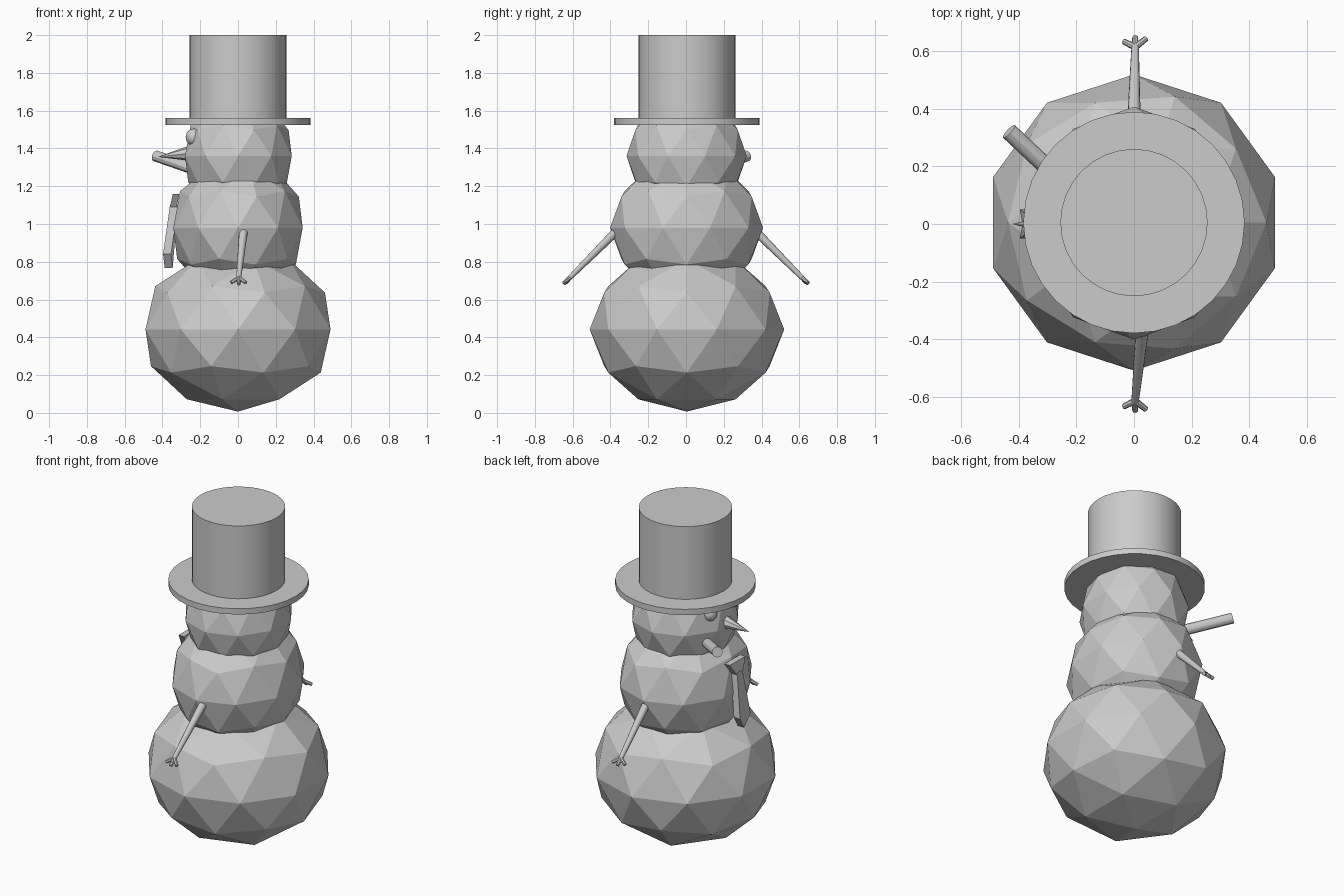
import bpy, bmesh
from mathutils import Vector

if "Cube" in bpy.data.objects:
    bpy.data.objects.remove(bpy.data.objects["Cube"])


def ball(name, loc, scale, subdiv=2, smooth=False):
    bpy.ops.mesh.primitive_ico_sphere_add(subdivisions=subdiv, radius=1, location=loc)
    ob = bpy.context.object
    ob.name = name
    ob.scale = scale
    if smooth:
        bpy.ops.object.shade_smooth()
    return ob


def rod(name, a, b, r1, r2, sides=12, smooth=True):
    """Tapered rod from point a to point b."""
    a, b = Vector(a), Vector(b)
    d = b - a
    bpy.ops.mesh.primitive_cone_add(vertices=sides, radius1=r1, radius2=r2,
                                    depth=d.length, location=(a + b) / 2,
                                    rotation=d.to_track_quat('Z', 'Y').to_euler())
    ob = bpy.context.object
    ob.name = name
    if smooth:
        bpy.ops.object.shade_smooth_by_angle()
    return ob


def slab(name, outline, depth):
    """Solid from (x, y, z) outline points, thickened along x."""
    bm = bmesh.new()
    front = [bm.verts.new(p) for p in outline]
    back = [bm.verts.new((p[0] + depth, p[1], p[2])) for p in outline]
    bm.faces.new(front)
    bm.faces.new(back[::-1])
    n = len(outline)
    for i in range(n):
        j = (i + 1) % n
        bm.faces.new((front[j], front[i], back[i], back[j]))
    bmesh.ops.recalc_face_normals(bm, faces=bm.faces)
    me = bpy.data.meshes.new(name)
    bm.to_mesh(me)
    bm.free()
    ob = bpy.data.objects.new(name, me)
    bpy.context.collection.objects.link(ob)
    return ob


# Three faceted snowballs
ball("lower_snowball", (0, 0.005, 0.442), (0.515, 0.515, 0.435))
ball("middle_snowball", (0, 0.003, 0.98), (0.36, 0.405, 0.37))
ball("head", (0.002, 0.003, 1.36), (0.297, 0.318, 0.31))

# Top hat
rod("hat_brim", (0, 0.005, 1.525), (0, 0.005, 1.56), 0.385, 0.385, 32)
rod("hat_crown", (0, 0.005, 1.55), (0, 0.005, 2.0), 0.256, 0.256, 32)

# Face, looking towards -x
for s in (-1, 1):
    ball("eye", (-0.235, 0.11 * s, 1.46), (0.042, 0.042, 0.045), 3, True)
rod("nose", (-0.25, 0, 1.375), (-0.425, 0, 1.355), 0.042, 0, 8, False)
rod("mouth_tube", (-0.22, 0.12, 1.285), (-0.435, 0.322, 1.36), 0.03, 0.03, 12)

# Necktie: knot and hanging blade with pointed tip
slab("tie_knot", [(-0.345, -0.075, 1.16), (-0.345, 0.075, 1.16),
                  (-0.36, 0.03, 1.09), (-0.36, -0.03, 1.09)], 0.035)
slab("tie_blade", [(-0.36, -0.025, 1.10), (-0.36, 0.025, 1.10),
                   (-0.397, 0.05, 0.84), (-0.388, 0, 0.767),
                   (-0.397, -0.05, 0.84)], 0.042)

# Stick arms with three twig fingers
for s, x0 in ((-1, 0.028), (1, 0.0)):
    wrist = Vector((0.004, 0.615 * s, 0.715))
    rod("arm", (x0, 0.375 * s, 0.955), wrist, 0.023, 0.013)
    for x, y, z in ((-0.036, 0.635, 0.69), (0.004, 0.65, 0.682), (0.042, 0.645, 0.69)):
        rod("finger", wrist, (x, y * s, z), 0.012, 0.01, 8)
